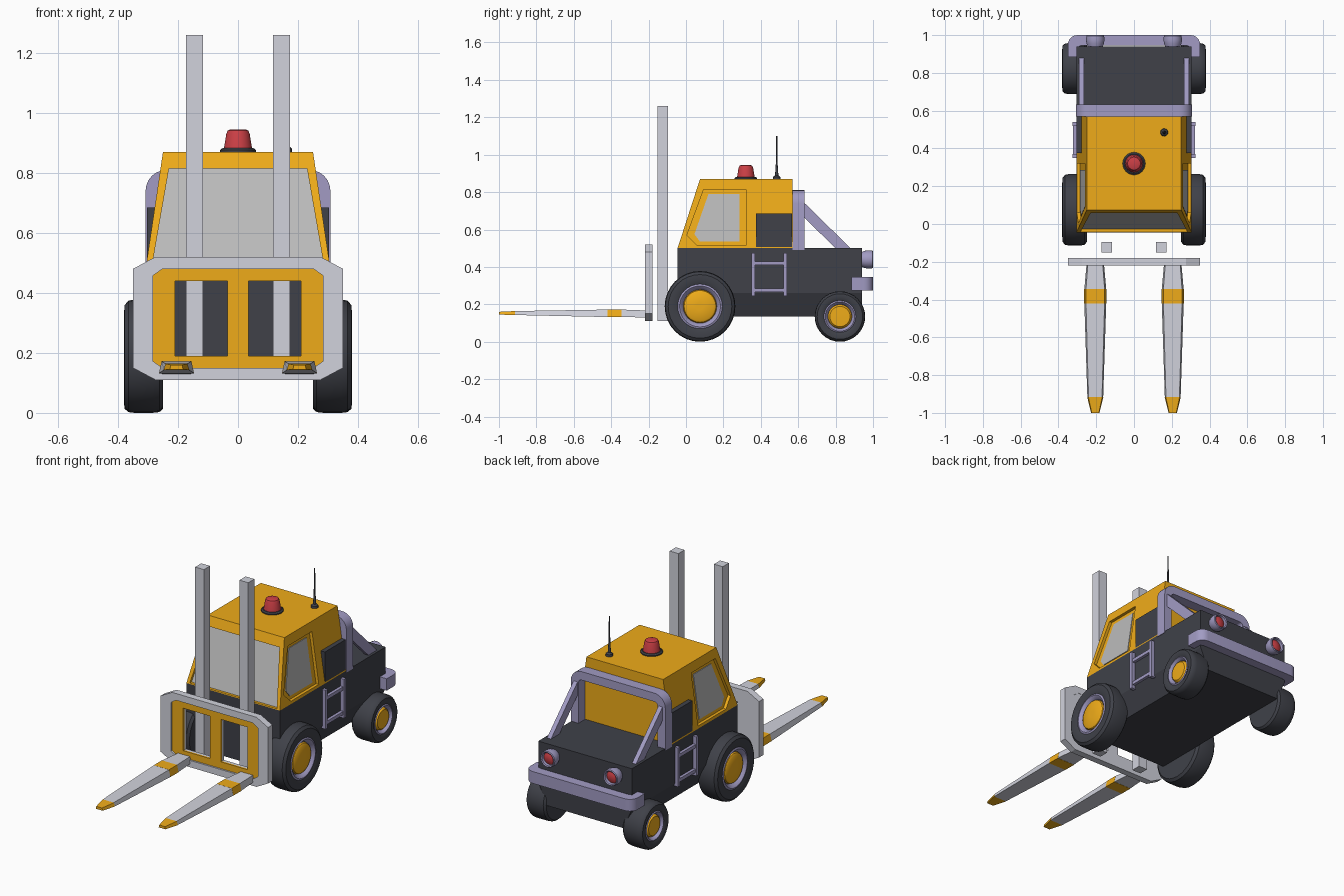
import bpy, bmesh
from math import sin, cos, pi, radians

if "Cube" in bpy.data.objects:
    bpy.data.objects.remove(bpy.data.objects["Cube"])


def material(name, r, g, b):
    m = bpy.data.materials.new(name)
    m.diffuse_color = (r, g, b, 1)
    m.use_nodes = True
    m.node_tree.nodes["Principled BSDF"].inputs["Base Color"].default_value = m.diffuse_color
    return m


ORANGE = material("orange", 0.86, 0.41, 0.01)
DARK = material("charcoal", 0.05, 0.053, 0.066)
LILAC = material("lilac", 0.36, 0.33, 0.55)
RED = material("red", 0.6, 0.05, 0.06)
STEEL = material("steel", 0.64, 0.65, 0.72)
GLASS = material("glass", 0.5, 0.5, 0.5)


def loft(name, rings, mat, closed=False, smooth=False):
    """Skin a list of equal-length point rings; cap the ends unless closed."""
    bm = bmesh.new()
    vs = [[bm.verts.new(p) for p in ring] for ring in rings]
    n = len(vs[0])
    pairs = list(zip(vs, vs[1:])) + ([(vs[-1], vs[0])] if closed else [])
    for a, b in pairs:
        for i in range(n):
            bm.faces.new((a[i], a[(i + 1) % n], b[(i + 1) % n], b[i]))
    if not closed:
        bm.faces.new(vs[0])
        bm.faces.new(vs[-1])
    bmesh.ops.recalc_face_normals(bm, faces=bm.faces)
    me = bpy.data.meshes.new(name)
    bm.to_mesh(me)
    bm.free()
    me.materials.append(mat)
    ob = bpy.data.objects.new(name, me)
    bpy.context.collection.objects.link(ob)
    if smooth:
        bpy.ops.object.select_all(action='DESELECT')
        ob.select_set(True)
        bpy.context.view_layer.objects.active = ob
        bpy.ops.object.shade_smooth_by_angle(angle=radians(35))
    return ob


def place(axis, p, d):
    """2D profile point plus depth along the axis."""
    return {'X': (d, p[0], p[1]), 'Y': (p[0], d, p[1]), 'Z': (p[0], p[1], d)}[axis]


def prism(name, pts, axis, a, b, mat, smooth=False):
    return loft(name, [[place(axis, p, d) for p in pts] for d in (a, b)], mat, smooth=smooth)


def box(name, x, y, z, mat):
    pts = [(x[0], y[0]), (x[1], y[0]), (x[1], y[1]), (x[0], y[1])]
    return prism(name, pts, 'Z', z[0], z[1], mat)


def lathe(name, profile, axis, c, mat, seg=32):
    """Revolve (radius, depth) pairs about an axis through c."""
    rings = [[place(axis, (c[0] + r * cos(2 * pi * i / seg), c[1] + r * sin(2 * pi * i / seg)), d)
              for i in range(seg)] for r, d in profile]
    return loft(name, rings, mat, smooth=True)


def arch(w, base, top, r, t):
    """U-shaped outline of thickness t with rounded corners."""
    def side(w, top, r):
        right = [(w, base)] + [(w - r + r * cos(a), top - r + r * sin(a))
                               for a in [pi / 2 * k / 6 for k in range(7)]]
        return right + [(-x, z) for x, z in reversed(right)]
    return side(w, top, r) + side(w - t, top - t, max(r - t, 0.012))[::-1]


def cut(ob, cutter):
    m = ob.modifiers.new("cut", 'BOOLEAN')
    m.object = cutter
    m.solver = 'EXACT'
    bpy.context.view_layer.objects.active = ob
    bpy.ops.object.modifier_apply(modifier=m.name)
    bpy.data.objects.remove(cutter)


# Body
prism("body", [(-.305, .5), (.305, .5), (.305, .26), (.25, .135), (-.25, .135), (-.305, .26)],
      'Y', -.045, .94, DARK)


# Cab with sloping sides and windscreen
def side_x(z):
    return .305 - (z - .5) * .055 / .37


def front_y(z):
    return -.045 + (z - .5) * .12 / .37


profile = [(-.045, .5), (.57, .5), (.57, .87), (.075, .87)]
cab = loft("cab", [[(s * side_x(z), y, z) for y, z in profile] for s in (-1, 1)], ORANGE)


def side_panel(name, pts, s, a, b, mat):
    return loft(name, [[(s * (side_x(z) + d), y, z) for y, z in pts] for d in (a, b)], mat)


def front_panel(name, pts, a, b, mat):
    return loft(name, [[(x, front_y(z) + d, z) for x, z in pts] for d in (a, b)], mat)


door = [(.06, .515), (.005, .57), (.095, .815), (.32, .815), (.32, .515)]
window = [(.075, .535), (.045, .575), (.12, .79), (.285, .79), (.285, .535)]
screen = [(-.284, .505), (.284, .505), (.23, .815), (-.23, .815)]
for s in (-1, 1):
    cut(cab, side_panel("door_cutter", door, s, -.018, .05, ORANGE))
    side_panel("side_window", window, s, -.03, -.014, GLASS)
    box("cab_side_block", sorted((s * .25, s * .304)), (.375, .568), (.49, .685), DARK)
cut(cab, front_panel("screen_cutter", screen, -.05, .02, ORANGE))
front_panel("windscreen", screen, .016, .03, GLASS)

# Roof beacon and antenna
lathe("beacon_base", [(.06, .868), (.06, .876), (.052, .882)], 'Z', (0, .32), DARK)
lathe("beacon", [(.047, .88), (.039, .93), (.034, .941), (.024, .945)], 'Z', (0, .32), RED)
lathe("antenna", [(.021, .868), (.019, .882), (.009, .89), (.005, .95), (.003, 1.1)],
      'Z', (.16, .485), DARK, 12)

# Roll bar, rear bumper
prism("roll_bar", arch(.308, .49, .81, .07, .05), 'Y', .57, .633, LILAC, True)
prism("rear_bumper", arch(.35, .885, 1.0, .05, .056), 'Z', .275, .345, LILAC, True)

# Wheels: tyre, rim ring and hub
for y, R, label in ((.075, .189, "front"), (.823, .135, "rear")):
    for s in (-1, 1):
        def turned(part, prof, mat):
            lathe(f"{label}_{part}", [(r * R, s * x) for r, x in prof], 'X', (y, R), mat)
        turned("tyre", [(.5, .25), (.9, .25), (.98, .262), (1, .285), (1, .345), (.98, .365),
                        (.9, .378), (.75, .38), (.63, .372), (.6, .355), (.3, .35)], DARK)
        turned("rim", [(.63, .35), (.63, .372), (.58, .376), (.49, .362), (.47, .35)], LILAC)
        turned("hub", [(.49, .345), (.45, .364), (.4, .37), (.1, .371)], ORANGE)

for s in (-1, 1):
    # Roll bar braces
    prism("roll_bar_brace", [(.62, .755), (.88, .5), (.80, .5), (.62, .675)], 'X',
          s * .264, s * .29, LILAC)
    # Side ladders
    for y in (.35, .52):
        box("ladder_rail", sorted((s * .29, s * .326)), (y, y + .02), (.245, .475), LILAC)
    for z in (.41, .265):
        box("ladder_rung", sorted((s * .305, s * .322)), (.36, .53), (z, z + .02), LILAC)
    # Rear lamps
    lathe("lamp_housing", [(.036, .93), (.046, .955), (.049, .975), (.047, .996), (.043, 1.0),
                           (.037, .996), (.035, .975)], 'Y', (s * .205, .44), LILAC, 24)
    lathe("lamp_lens", [(.036, .97), (.036, .98), (.02, .988), (.005, .99)], 'Y',
          (s * .205, .44), RED, 24)
    # Mast posts
    box("mast_post", sorted((s * .116, s * .173)), (-.152, -.095), (.11, 1.26), STEEL)

    # Forks, in coloured lengths of (y, half width, z low, z high)
    def fork(name, stations, mat):
        cx = s * .205
        loft(name, [[(cx - w, y, a), (cx + w, y, a), (cx + w * .85, y, b), (cx - w * .85, y, b)]
                    for y, w, a, b in stations], mat)
    fork("fork_heel", [(-.19, .046, .13, .167), (-.21, .046, .13, .167), (-.345, .058, .132, .172)], STEEL)
    fork("fork_band", [(-.345, .0585, .131, .1725), (-.42, .0585, .132, .1725)], ORANGE)
    fork("fork_blade", [(-.42, .058, .132, .172), (-.915, .042, .143, .164)], STEEL)
    fork("fork_tip", [(-.915, .043, .143, .164), (-1.0, .022, .145, .16)], ORANGE)


# Carriage: chamfered frame, backing and orange panel with two openings
def chamfered(w, lo, hi, cx, cz):
    return [(-w + cx, lo), (w - cx, lo), (w, lo + cz), (w, hi - cz),
            (w - cx, hi), (-w + cx, hi), (-w, hi - cz), (-w, lo + cz)]


outer = chamfered(.35, .11, .52, .075, .04)
inner = chamfered(.283, .15, .48, .032, .022)
loft("carriage_frame", [[(x, y, z) for x, z in pts] for pts, y in
                        ((outer, -.22), (outer, -.18), (inner, -.18), (inner, -.22))],
     STEEL, closed=True)
for name, y0, y1, mat in (("carriage_panel", -.21, -.2, ORANGE), ("carriage_back", -.2, -.182, STEEL)):
    panel = prism(name, inner, 'Y', y0, y1, mat)
    for x in ((-.21, -.035), (.035, .21)):
        cut(panel, box("opening_cutter", x, (-.3, -.1), (.19, .44), mat))
